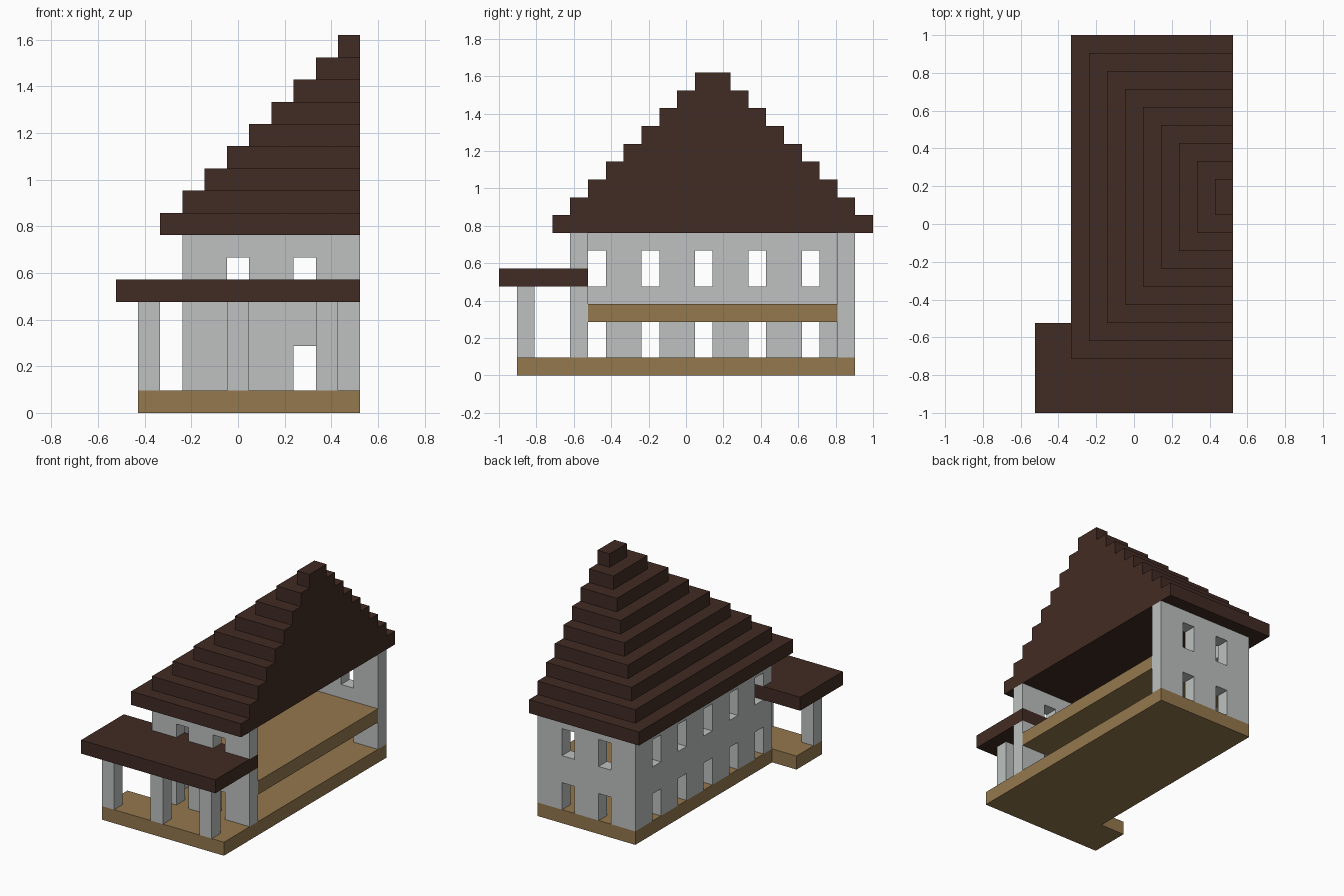
import bpy, bmesh
from mathutils import Vector

if "Cube" in bpy.data.objects:
    bpy.data.objects.remove(bpy.data.objects["Cube"])

U = 2 / 21  # size of one building block


def place(x, y, z):
    """Block coordinates to model coordinates."""
    return Vector(((x - 5.5) * U, (y - 10.5) * U, z * U))


def material(name, colour):
    m = bpy.data.materials.new(name)
    m.use_nodes = True
    m.diffuse_color = (*colour, 1)
    m.node_tree.nodes["Principled BSDF"].inputs["Base Color"].default_value = (*colour, 1)
    return m


PLASTER = material("pale grey plaster", (0.51, 0.535, 0.53))
ROOF = material("dark brown roof", (0.053, 0.024, 0.017))
WOOD = material("tan planks", (0.296, 0.188, 0.076))


def extrude(name, polygons, offset, mat):
    """Extrude flat block-coordinate polygons by an offset into a closed solid."""
    bm = bmesh.new()
    for poly in polygons:
        bm.faces.new([bm.verts.new(place(*p)) for p in poly])
    bmesh.ops.remove_doubles(bm, verts=bm.verts, dist=U / 100)
    base = bm.faces[:]
    moved = bmesh.ops.extrude_face_region(bm, geom=base, use_keep_orig=True)["geom"]
    bmesh.ops.translate(bm, vec=Vector(offset) * U,
                        verts=[g for g in moved if isinstance(g, bmesh.types.BMVert)])
    bmesh.ops.recalc_face_normals(bm, faces=bm.faces)
    mesh = bpy.data.meshes.new(name)
    bm.to_mesh(mesh)
    bm.free()
    mesh.materials.append(mat)
    obj = bpy.data.objects.new(name, mesh)
    bpy.context.collection.objects.link(obj)
    return obj


def slab(name, outline, z, height, mat):
    return extrude(name, [[(x, y, z) for x, y in outline]], (0, 0, height), mat)


def rect(x0, x1, y0, y1):
    return [(x0, y0), (x1, y0), (x1, y1), (x0, y1)]


def wall(name, start, end, windows, point, offset, skip_row=None):
    """Wall of block cells; each window column is open on both storeys."""
    cells = []
    for s in range(start, end):
        for z in range(1, 8):
            opening = s in windows and z in (1, 2, 5, 6)
            if not opening and z != skip_row:
                corners = [(s, z), (s + 1, z), (s + 1, z + 1), (s, z + 1)]
                cells.append([point(a, b) for a, b in corners])
    return extrude(name, cells, offset, PLASTER)


# Floors: ground slab widened under the porch, and the upper storey
slab("ground_floor", [(1, 1), (11, 1), (11, 20), (3, 20), (3, 4), (1, 4)], 0, 1, WOOD)
slab("upper_floor", rect(4, 11, 5, 19), 3, 1, WOOD)

# Walls on three sides; the fourth side is open
wall("front_wall", 3, 11, (5, 8), lambda s, z: (s, 4, z), (0, 1, 0), skip_row=5)
wall("back_wall", 3, 11, (5, 8), lambda s, z: (s, 19, z), (0, 1, 0))
wall("side_wall", 5, 19, range(5, 19, 3), lambda s, z: (3, s, z), (1, 0, 0))

# Porch posts and flat porch roof
for n, x in enumerate((1, 5, 9)):
    slab(f"porch_post_{n + 1}", rect(x, x + 1, 1, 2), 1, 4, PLASTER)
slab("porch_roof", rect(0, 11, 0, 5), 5, 1, ROOF)

# Stepped main roof
for k in range(9):
    slab(f"roof_step_{k + 1}", rect(2 + k, 11, 3 + k, 21 - k), 8 + k, 1, ROOF)
